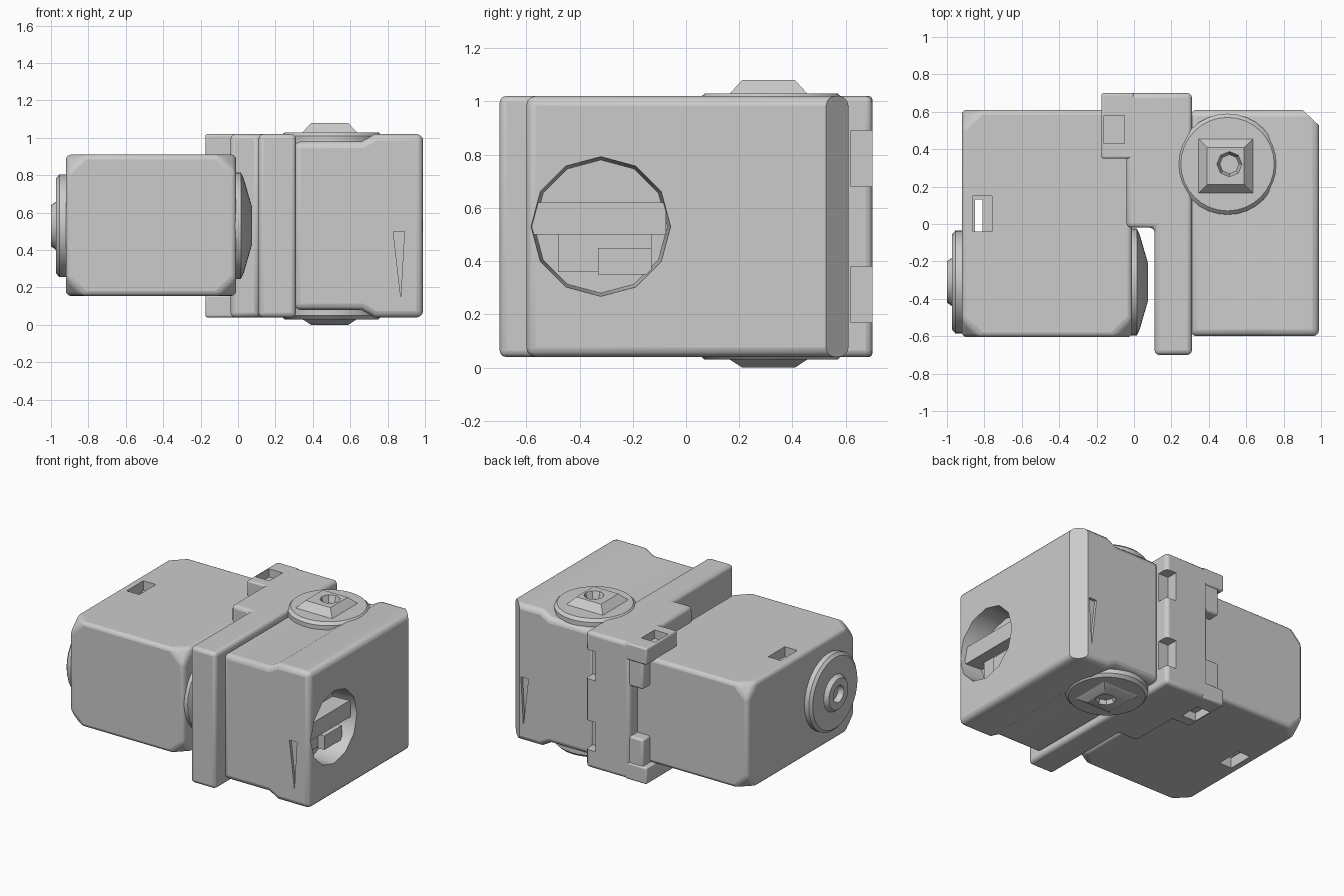
import bpy, bmesh, math
from mathutils import Vector

if "Cube" in bpy.data.objects:
    bpy.data.objects.remove(bpy.data.objects["Cube"], do_unlink=True)

grey = bpy.data.materials.new("plain grey")
grey.use_nodes = True
colour = (0.6, 0.6, 0.6, 1)
grey.diffuse_color = colour
grey.node_tree.nodes["Principled BSDF"].inputs["Base Color"].default_value = colour


def finish(name, bm, bevel=0.0, segments=3):
    bmesh.ops.recalc_face_normals(bm, faces=bm.faces[:])
    mesh = bpy.data.meshes.new(name)
    bm.to_mesh(mesh)
    bm.free()
    mesh.materials.append(grey)
    ob = bpy.data.objects.new(name, mesh)
    bpy.context.collection.objects.link(ob)
    if bevel:
        mod = ob.modifiers.new("rounding", "BEVEL")
        mod.width = bevel
        mod.segments = segments
        mod.limit_method = "ANGLE"
        mod.angle_limit = math.radians(40)
    activate(ob)
    bpy.ops.object.shade_smooth_by_angle(angle=math.radians(35))
    return ob


def activate(ob):
    bpy.ops.object.select_all(action="DESELECT")
    ob.select_set(True)
    bpy.context.view_layer.objects.active = ob


def block(name, lo, hi, bevel=0.0, corner=0.0):
    lo, hi = Vector(lo), Vector(hi)
    bm = bmesh.new()
    bmesh.ops.create_cube(bm, size=1)
    for v in bm.verts:
        v.co = [(a + b) / 2 + c * (b - a) for a, b, c in zip(lo, hi, v.co)]
    if corner:
        bmesh.ops.bevel(bm, geom=bm.verts[:], offset=corner, segments=1,
                        affect="VERTICES", profile=0.5)
    return finish(name, bm, bevel)


def prism(name, outline, start, end, axis, bevel=0.0):
    """Extrude a flat outline along y (outline in x, z) or z (outline in x, y)."""
    def place(a, b, c):
        return (a, c, b) if axis == "Y" else (a, b, c)
    bm = bmesh.new()
    face = bm.faces.new([bm.verts.new(place(a, b, start)) for a, b in outline])
    out = bmesh.ops.extrude_face_region(bm, geom=[face])
    shift = Vector(place(0, 0, end - start))
    bmesh.ops.translate(bm, vec=shift,
                        verts=[v for v in out["geom"] if isinstance(v, bmesh.types.BMVert)])
    return finish(name, bm, bevel)


def lathe(name, profile, centre, axis, sides=32, turn=0.0):
    """Spin (radius, height) pairs about an x or z axis and close both ends."""
    bm = bmesh.new()
    rings = []
    for r, h in profile:
        ring = []
        for i in range(sides):
            t = turn + math.tau * i / sides
            a, b = centre[0] + r * math.cos(t), centre[1] + r * math.sin(t)
            ring.append(bm.verts.new((h, a, b) if axis == "X" else (a, b, h)))
        rings.append(ring)
    for p, q in zip(rings, rings[1:]):
        for i in range(sides):
            j = (i + 1) % sides
            bm.faces.new((p[i], p[j], q[j], q[i]))
    bm.faces.new(rings[0])
    bm.faces.new(rings[-1])
    return finish(name, bm)


def cut(target, cutter):
    mod = target.modifiers.new("cut", "BOOLEAN")
    mod.operation = "DIFFERENCE"
    mod.solver = "EXACT"
    mod.object = cutter
    activate(target)
    for m in list(target.modifiers):
        bpy.ops.object.modifier_apply(modifier=m.name)
    bpy.data.objects.remove(cutter, do_unlink=True)
    activate(target)
    bpy.ops.object.shade_smooth_by_angle(angle=math.radians(35))


# Large housing, stepped down next to the flange
LOW, HIGH, MID = 0.04, 1.02, 0.53
half = [(0.3, 0.98), (0.66, 0.98), (0.73, HIGH), (0.99, HIGH)]
outline = half + [(x, 2 * MID - z) for x, z in reversed(half)]
housing = prism("large_housing", outline, -0.6, 0.61, "Y", 0.035)
# Back outer corner chamfer
cut(housing, prism("corner_cutter", [(0.88, 0.63), (1.05, 0.63), (1.05, 0.47)], -0.1, 1.2, "Z"))
# Round socket in the end face
cut(housing, lathe("socket_cutter", [(0.25, 0.82), (0.27, 1.1)], (-0.32, MID), "X", 12))
# Narrow tapered slots, front and back
for y in (-0.6, 0.61):
    cut(housing, prism("slot_cutter", [(0.83, 0.5), (0.89, 0.5), (0.87, 0.15)],
                       y - 0.02, y + 0.02, "Y"))
block("socket_bar", (0.8, -0.585, 0.5), (0.95, -0.075, 0.62))
block("socket_block", (0.8, -0.33, 0.35), (0.92, -0.13, 0.45))
block("socket_web", (0.8, -0.48, 0.36), (0.87, -0.13, 0.52))

# Raised round seats and square bosses, above and below
for side, face, inner, tip in (("upper", 1.03, 0.9, 1.08), ("lower", 0.03, 0.16, 0.0)):
    rim = face + (inner - face) * 0.15
    lathe(side + "_round_seat", [(0.27, inner), (0.27, rim), (0.25, face)], (0.5, 0.32), "Z")
    boss = lathe(side + "_boss", [(0.205, inner), (0.205, face), (0.14, tip)],
                 (0.49, 0.31), "Z", 4, math.pi / 4)
    depth = tip + (inner - tip) * 0.3
    beyond = tip + (tip - inner) * 0.3
    cut(boss, lathe("boss_cutter", [(0.05, depth), (0.085, beyond)], (0.51, 0.32), "Z", 8))

# Flange: front bar widening into a bracket at the rear
flange = prism("flange", [(0.11, -0.7), (0.31, -0.7), (0.31, 0.7), (-0.04, 0.7),
                          (-0.04, -0.02), (0.11, -0.02)], LOW, HIGH, "Z", 0.025)
for z in (0.17, 0.68):
    cut(flange, block("notch_cutter", (0.23, 0.62, z), (0.4, 0.8, z + 0.21)))

# Bracket claws that grip the small housing
for side, s in (("upper", 1), ("lower", -1)):
    def zs(a, b):
        return sorted((MID + s * a, MID + s * b))
    a, b = zs(0.37, 0.49)
    claw = block(side + "_claw", (-0.175, 0.35, a), (0, 0.7, b), 0.012)
    a, b = zs(0.43, 0.6)
    cut(claw, block("claw_cutter", (-0.16, 0.43, a), (-0.05, 0.58, b)))
    a, b = zs(0.18, 0.4)
    block(side + "_rear_claw", (-0.14, 0.58, a), (0, 0.69, b), 0.015)

# Small housing with clipped corners and a through slot
small = block("small_housing", (-0.92, -0.605, 0.155), (-0.01, 0.61, 0.91), 0.025, 0.1)
cut(small, block("slot_cutter", (-0.85, -0.04, 0), (-0.81, 0.13, 1.2)))
for z in (0.1, 0.84):
    cut(small, block("slot_cutter", (-0.86, -0.04, z), (-0.76, 0.15, z + 0.13)))

# Output discs on both ends of the small housing
axle = (-0.31, MID)
lathe("outer_disc", [(0.275, -0.85), (0.275, -0.955), (0.255, -0.972), (0.13, -0.972),
                     (0.11, -1.0), (0.06, -1.0), (0.05, -0.96)], axle, "X")
lathe("inner_disc", [(0.285, -0.1), (0.285, 0.015), (0.255, 0.03), (0.1, 0.075)], axle, "X")
